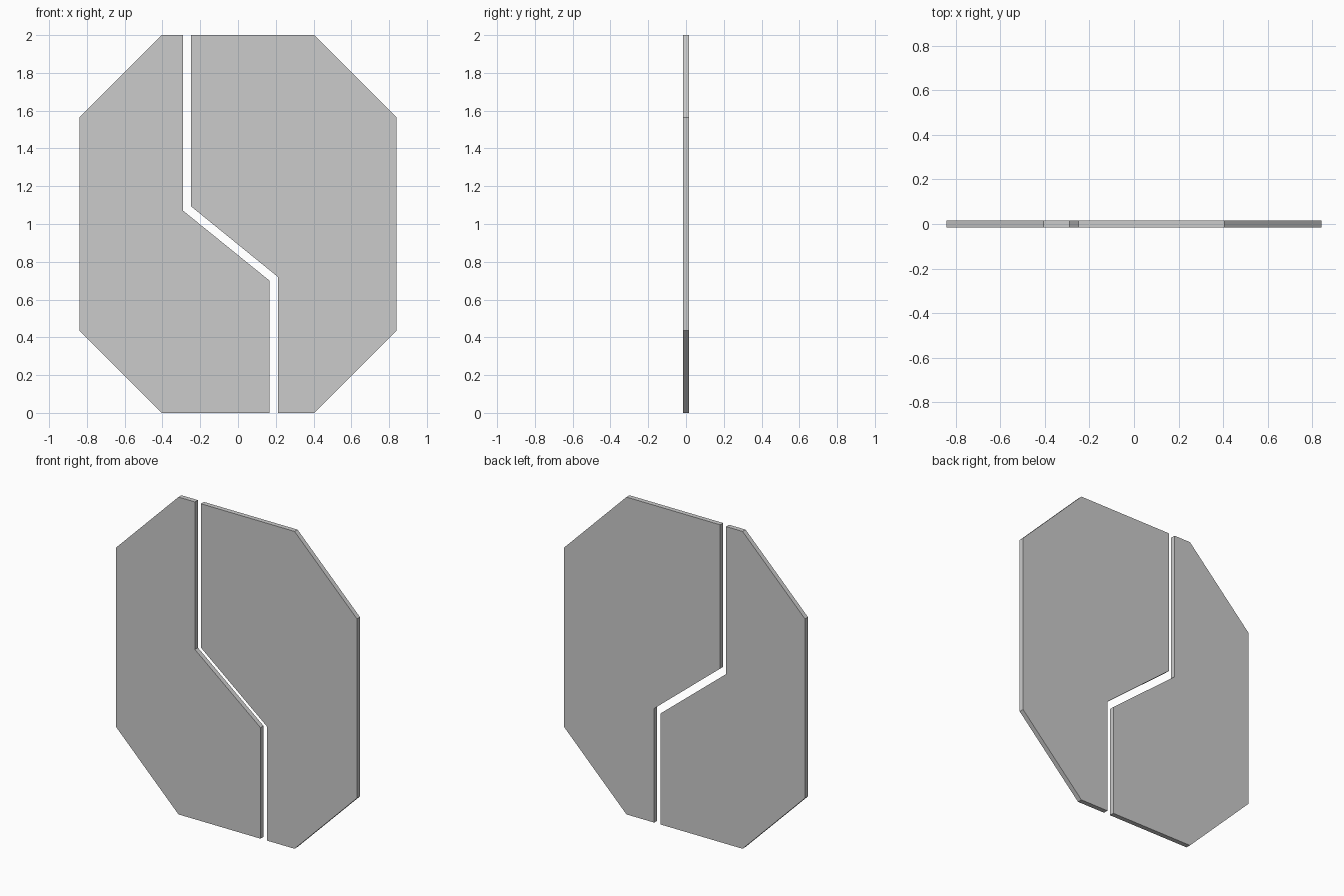
import bpy
import bmesh

if "Cube" in bpy.data.objects:
    bpy.data.objects.remove(bpy.data.objects["Cube"])

THICK = 0.03
W, H = 0.84, 2.0          # half width, height of the octagon
CAP, CUT = 0.405, 0.435   # half length of flat top, corner drop


def panel(name, outline):
    """Upright flat slab from an (x, z) outline."""
    bm = bmesh.new()
    face = bm.faces.new([bm.verts.new((x, -THICK / 2, z)) for x, z in outline])
    ext = bmesh.ops.extrude_face_region(bm, geom=[face])
    verts = [v for v in ext["geom"] if isinstance(v, bmesh.types.BMVert)]
    bmesh.ops.translate(bm, verts=verts, vec=(0, THICK, 0))
    bmesh.ops.recalc_face_normals(bm, faces=bm.faces)
    mesh = bpy.data.meshes.new(name)
    bm.to_mesh(mesh)
    bm.free()
    obj = bpy.data.objects.new(name, mesh)
    bpy.context.collection.objects.link(obj)
    return obj


def outer_edge(side):
    """Chamfered outer edge, bottom to top, on side -1 or 1."""
    return [(side * CAP, 0), (side * W, CUT), (side * W, H - CUT), (side * CAP, H)]


# Two halves of the octagon, separated by a zigzag gap
panel("left_panel", outer_edge(-1) + [(-0.29, H), (-0.29, 1.07), (0.167, 0.70), (0.167, 0)])
panel("right_panel", outer_edge(1) + [(-0.248, H), (-0.248, 1.093), (0.211, 0.72), (0.211, 0)])
